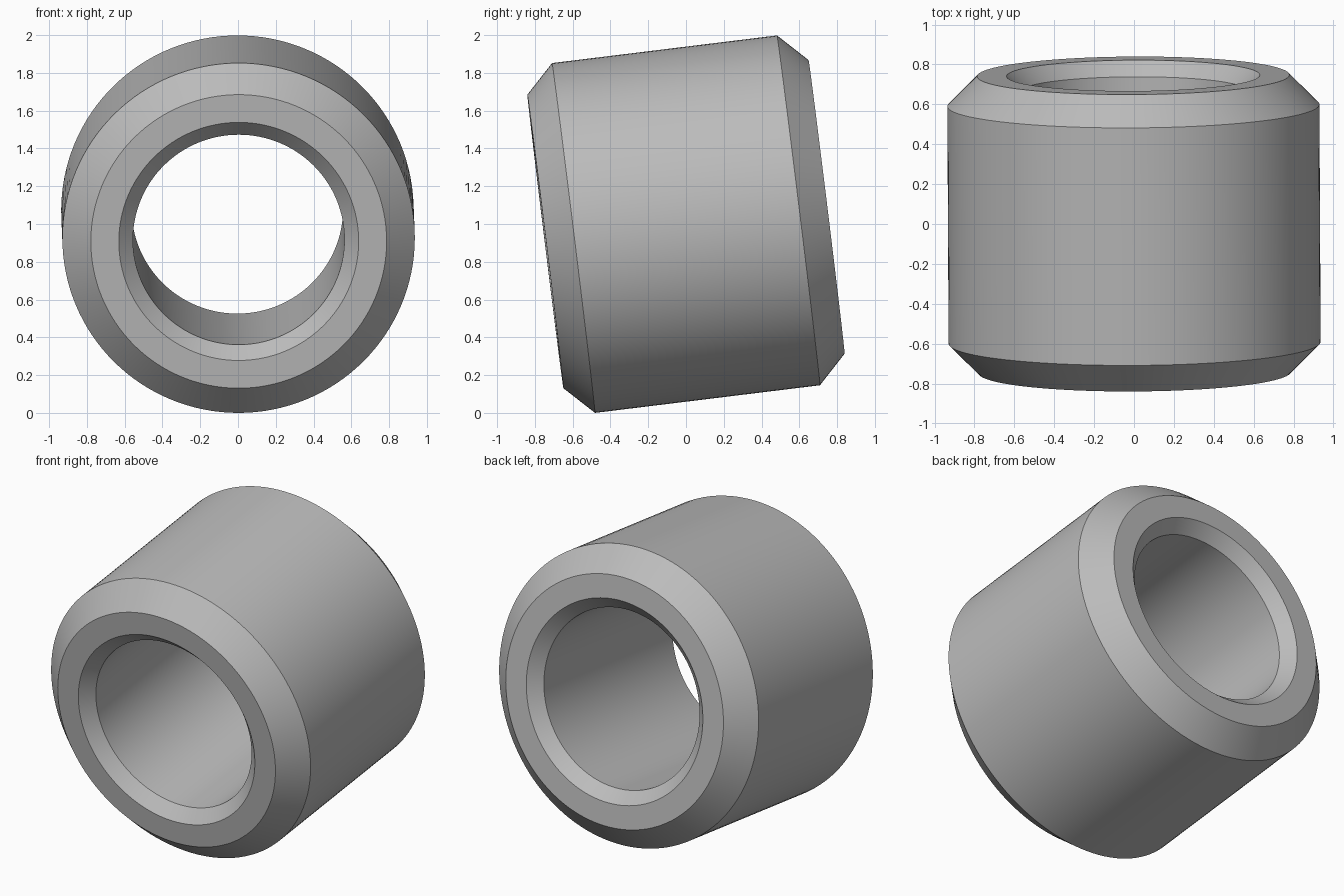
import bpy
import bmesh
from math import radians, tau
from mathutils import Matrix, Vector

cube = bpy.data.objects.get("Cube")
if cube:
    bpy.data.objects.remove(cube, do_unlink=True)

OUTER_RADIUS, BORE_RADIUS = 0.933, 0.56
HALF_LENGTH = 0.75
OUTER_CHAMFER, BORE_CHAMFER = 0.15, 0.075
SEGMENTS = 128

# Plain grey metal
grey = bpy.data.materials.new("plain_grey")
colour = (0.5, 0.5, 0.5, 1)
grey.use_nodes = True
grey.diffuse_color = colour
grey.node_tree.nodes["Principled BSDF"].inputs["Base Color"].default_value = colour

# Half section (radius, distance along axis), mirrored to the other end
half = [
    (OUTER_RADIUS, HALF_LENGTH - OUTER_CHAMFER),
    (OUTER_RADIUS - OUTER_CHAMFER, HALF_LENGTH),
    (BORE_RADIUS + BORE_CHAMFER, HALF_LENGTH),
    (BORE_RADIUS, HALF_LENGTH - BORE_CHAMFER),
]
section = half + [(r, -y) for r, y in reversed(half)]

# Revolve the closed section around the bore axis
bm = bmesh.new()
verts = [bm.verts.new((r, y, 0)) for r, y in section]
edges = [bm.edges.new((a, b)) for a, b in zip(verts, verts[1:] + verts[:1])]
bmesh.ops.spin(bm, geom=verts + edges, cent=(0, 0, 0), axis=(0, 1, 0),
               angle=tau, steps=SEGMENTS, use_merge=True)
bmesh.ops.remove_doubles(bm, verts=bm.verts, dist=0.0001)
bmesh.ops.recalc_face_normals(bm, faces=bm.faces)

# Tip the back end upwards and stand the bushing on the ground
bm.transform(Matrix.Rotation(radians(0.3), 4, "Z") @ Matrix.Rotation(radians(7), 4, "X"))
lowest = min(v.co.z for v in bm.verts)
bmesh.ops.translate(bm, verts=bm.verts, vec=Vector((0, 0, -lowest)))

mesh = bpy.data.meshes.new("bushing")
bm.to_mesh(mesh)
bm.free()
mesh.materials.append(grey)
bushing = bpy.data.objects.new("bushing", mesh)
bpy.context.collection.objects.link(bushing)

# Smooth walls with crisp chamfer edges
bpy.ops.object.select_all(action="DESELECT")
bushing.select_set(True)
bpy.context.view_layer.objects.active = bushing
bpy.ops.object.shade_smooth_by_angle(angle=radians(30))
